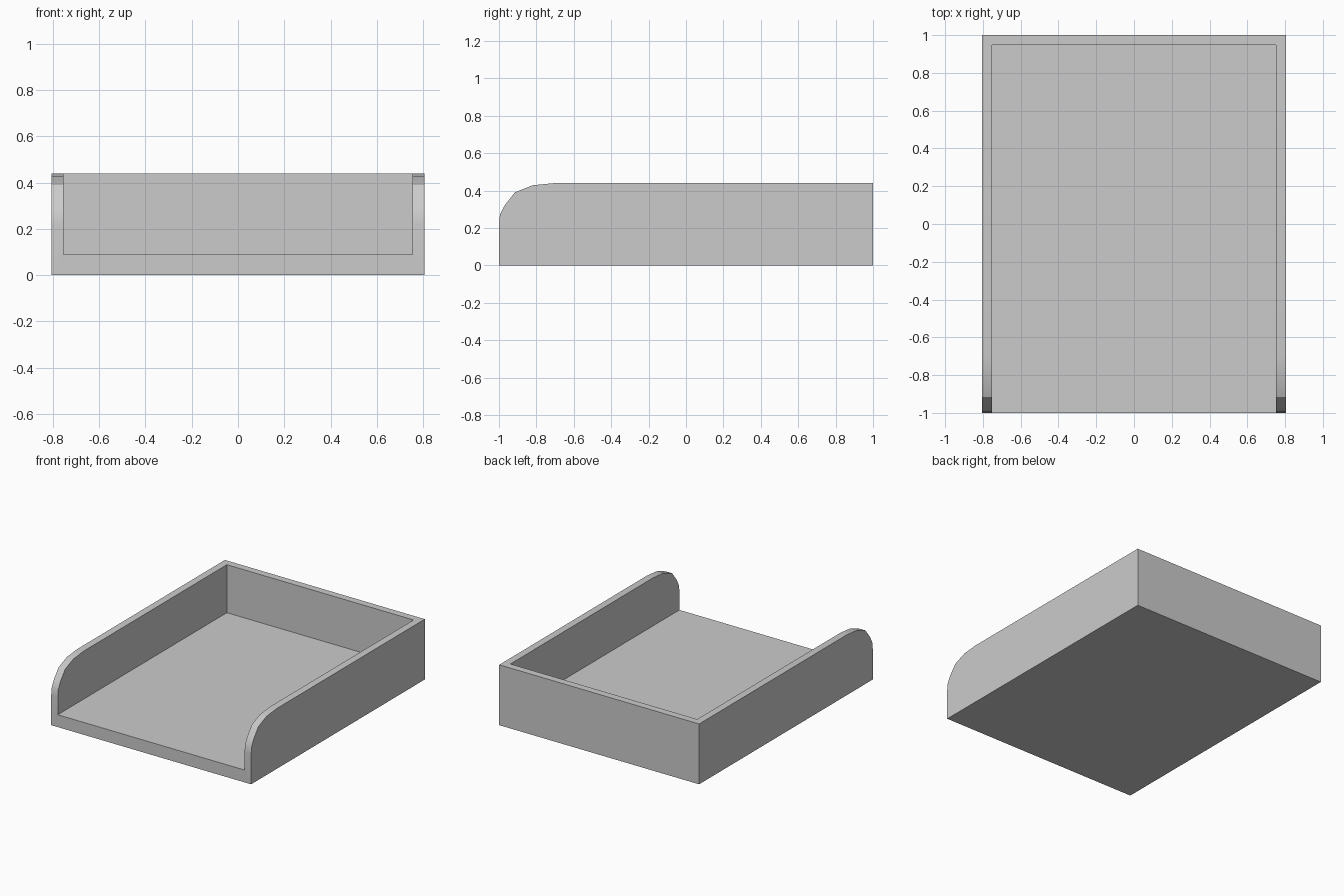
import bpy
import bmesh
from math import radians

cube = bpy.data.objects.get("Cube")
if cube:
    bpy.data.objects.remove(cube, do_unlink=True)

HALF_WIDTH, HEIGHT = 0.806, 0.44
INNER_HALF_WIDTH, FLOOR_TOP, BACK_INNER = 0.753, 0.09, 0.947

grey = bpy.data.materials.new("light_grey")
grey.use_nodes = True
grey.diffuse_color = (0.6, 0.6, 0.6, 1)
grey.node_tree.nodes["Principled BSDF"].inputs["Base Color"].default_value = (0.6, 0.6, 0.6, 1)


def side_prism(name, profile, half_width):
    """Extrude a (y, z) outline across x."""
    bm = bmesh.new()
    face = bm.faces.new([bm.verts.new((-half_width, y, z)) for y, z in profile])
    new = bmesh.ops.extrude_face_region(bm, geom=[face])["geom"]
    verts = [v for v in new if isinstance(v, bmesh.types.BMVert)]
    bmesh.ops.translate(bm, verts=verts, vec=(2 * half_width, 0, 0))
    bmesh.ops.recalc_face_normals(bm, faces=bm.faces)
    mesh = bpy.data.meshes.new(name)
    bm.to_mesh(mesh)
    bm.free()
    mesh.materials.append(grey)
    obj = bpy.data.objects.new(name, mesh)
    bpy.context.collection.objects.link(obj)
    return obj


# Solid block with rounded upper front corners
outline = [(1, 0), (1, HEIGHT), (-0.70, HEIGHT), (-0.82, 0.428), (-0.915, 0.39),
           (-0.97, 0.32), (-0.995, 0.27), (-1, 0.22), (-1, 0)]
tray = side_prism("letter_tray", outline, HALF_WIDTH)

# Hollow, open at the top and the front
hollow = [(-1.2, FLOOR_TOP), (BACK_INNER, FLOOR_TOP), (BACK_INNER, 0.7), (-1.2, 0.7)]
cutter = side_prism("hollow_cutter", hollow, INNER_HALF_WIDTH)
cutter.hide_render = True

cut = tray.modifiers.new("hollow", 'BOOLEAN')
cut.operation = 'DIFFERENCE'
cut.solver = 'EXACT'
cut.object = cutter

bpy.ops.object.select_all(action='DESELECT')
tray.select_set(True)
bpy.context.view_layer.objects.active = tray
bpy.ops.object.modifier_apply(modifier=cut.name)
bpy.data.objects.remove(cutter, do_unlink=True)

# Soft front curves, crisp edges elsewhere
bpy.ops.object.shade_smooth_by_angle(angle=radians(30))
